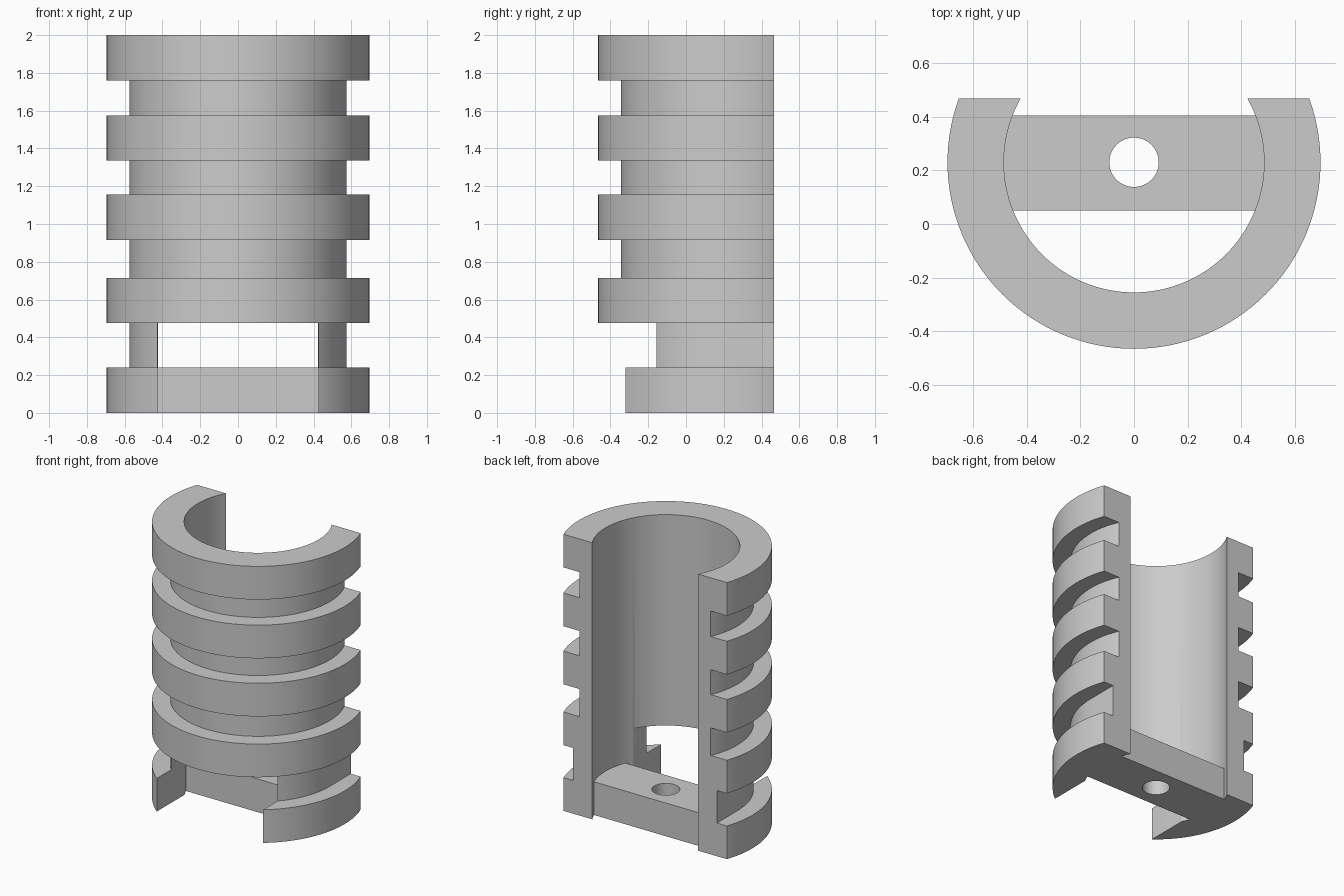
import bpy, bmesh, math
from mathutils import Matrix

old = bpy.data.objects.get("Cube")
if old:
    bpy.data.objects.remove(old, do_unlink=True)

AXIS_Y = 0.23                          # centre line of the sleeve
R_OUT, R_GROOVE, R_IN = 0.695, 0.575, 0.485
RIBS = [(0, 0.24), (0.475, 0.715), (0.915, 1.155), (1.335, 1.575), (1.76, 2)]
SLOT, BACK, SEGMENTS = 0.425, 0.467, 128

grey = bpy.data.materials.new("plain grey")
grey.use_nodes = True
colour = (0.6, 0.6, 0.6, 1)
grey.diffuse_color = colour
grey.node_tree.nodes["Principled BSDF"].inputs["Base Color"].default_value = colour


def finish(bm, name):
    bmesh.ops.recalc_face_normals(bm, faces=bm.faces)
    mesh = bpy.data.meshes.new(name)
    bm.to_mesh(mesh)
    bm.free()
    mesh.materials.append(grey)
    obj = bpy.data.objects.new(name, mesh)
    bpy.context.collection.objects.link(obj)
    return obj


def box(name, x, y, z):
    bm = bmesh.new()
    size = [b - a for a, b in (x, y, z)]
    mid = [(a + b) / 2 for a, b in (x, y, z)]
    bmesh.ops.create_cube(bm, size=1, matrix=Matrix.Translation(mid) @ Matrix.Diagonal((*size, 1)))
    return finish(bm, name)


def combine(target, tool, operation):
    mod = target.modifiers.new(operation, 'BOOLEAN')
    mod.operation, mod.solver, mod.object = operation, 'EXACT', tool
    bpy.context.view_layer.objects.active = target
    bpy.ops.object.modifier_apply(modifier=mod.name)
    bpy.data.objects.remove(tool, do_unlink=True)


# Ribbed sleeve: stepped wall section spun about the centre line
section = [(R_IN, 2), (R_IN, 0)]
for low, high in RIBS:
    if low > 0:
        section.append((R_GROOVE, low))
    section += [(R_OUT, low), (R_OUT, high)]
    if high < 2:
        section.append((R_GROOVE, high))
bm = bmesh.new()
verts = [bm.verts.new((r, AXIS_Y, z)) for r, z in section]
edges = [bm.edges.new((verts[i - 1], verts[i])) for i in range(len(verts))]
bmesh.ops.spin(bm, geom=verts + edges, cent=(0, AXIS_Y, 0), axis=(0, 0, 1),
               angle=math.tau, steps=SEGMENTS, use_duplicate=False)
bmesh.ops.remove_doubles(bm, verts=bm.verts, dist=0.0005)
sleeve = finish(bm, "ribbed_sleeve")

# Straight-sided posts behind the lowest groove
for side in (-1, 1):
    x = sorted((side * 0.5, side * R_GROOVE))
    combine(sleeve, box("post", x, (AXIS_Y, 0.6), (0.2, 0.5)), 'UNION')

# Open back and front slot
combine(sleeve, box("back_cutter", (-1, 1), (BACK, 2), (-1, 3)), 'DIFFERENCE')
combine(sleeve, box("slot_cutter", (-SLOT, SLOT), (-1, AXIS_Y), (-1, 0.475)), 'DIFFERENCE')

# Cross bar with its round hole
bar = box("cross_bar", (-0.53, 0.53), (0.05, 0.405), (0, 0.24))
bm = bmesh.new()
bmesh.ops.create_cone(bm, cap_ends=True, segments=64, radius1=0.092, radius2=0.092,
                      depth=1, matrix=Matrix.Translation((0, AXIS_Y, 0)))
combine(bar, finish(bm, "hole_cutter"), 'DIFFERENCE')
combine(sleeve, bar, 'UNION')

# Smooth curved walls, crisp edges
bpy.ops.object.select_all(action='DESELECT')
sleeve.select_set(True)
bpy.context.view_layer.objects.active = sleeve
bpy.ops.object.shade_smooth_by_angle(angle=math.radians(30))
